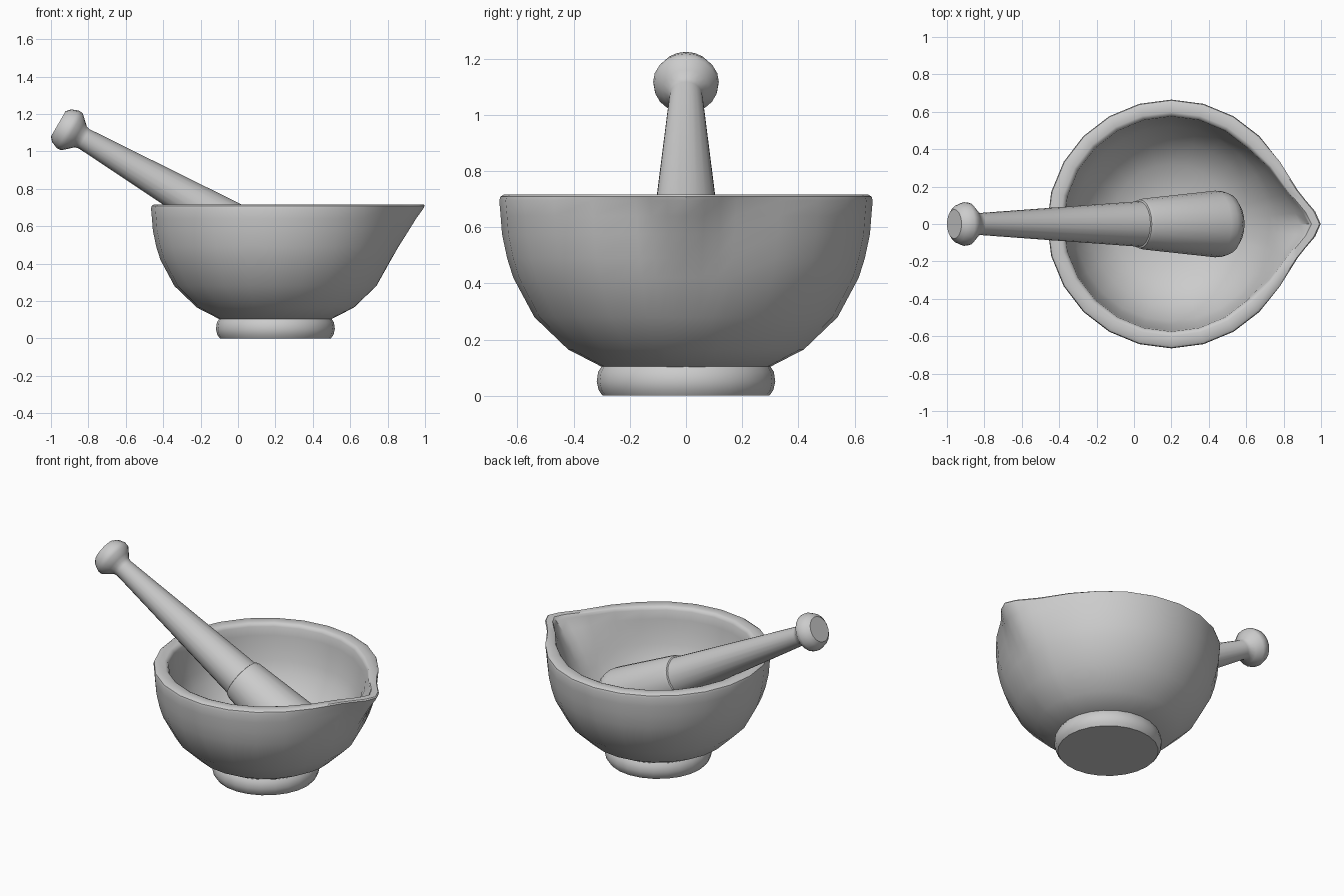
import bpy, bmesh, math
from mathutils import Matrix, Vector

if "Cube" in bpy.data.objects:
    bpy.data.objects.remove(bpy.data.objects["Cube"])

CENTER = Vector((0.2, 0, 0))


def lathe(name, profile, angles, radius=None, matrix=None, smooth=40):
    """Revolve (r, z) points around z; r = 0 makes a pole."""
    bm = bmesh.new()
    rings = []
    for i, (r, z) in enumerate(profile):
        if r == 0:
            rings.append([bm.verts.new((0, 0, z))])
            continue
        ring = []
        for a in angles:
            rr = radius(i, r, z, a) if radius else r
            t = math.radians(a)
            ring.append(bm.verts.new((rr * math.cos(t), rr * math.sin(t), z)))
        rings.append(ring)
    n = len(angles)
    for p, q in zip(rings, rings[1:]):
        for k in range(n):
            m = (k + 1) % n
            if len(p) == 1:
                bm.faces.new((p[0], q[m], q[k]))
            elif len(q) == 1:
                bm.faces.new((p[k], p[m], q[0]))
            else:
                bm.faces.new((p[k], p[m], q[m], q[k]))
    bmesh.ops.recalc_face_normals(bm, faces=bm.faces)
    me = bpy.data.meshes.new(name)
    bm.to_mesh(me)
    bm.free()
    ob = bpy.data.objects.new(name, me)
    bpy.context.collection.objects.link(ob)
    ob.matrix_world = matrix or Matrix.Translation(CENTER)
    bpy.ops.object.select_all(action='DESELECT')
    ob.select_set(True)
    bpy.context.view_layer.objects.active = ob
    bpy.ops.object.shade_smooth_by_angle(angle=math.radians(smooth))
    return ob


def interp(table, x):
    for (x0, y0), (x1, y1) in zip(table, table[1:]):
        if x <= x1:
            return y0 + (y1 - y0) * (x - x0) / (x1 - x0)
    return 0.0


# Mortar bowl: outer wall, rounded rim, inner wall, with a pulled pouring spout
outer = [(0, .1), (.30, .103), (.42, .165), (.54, .28), (.615, .42), (.637, .49),
         (.655, .575), (.66, .64), (.665, .695)]
rim = [(.661, .709), (.648, .717), (.598, .717), (.584, .711)]
inner = [(.575, .695), (.57, .64), (.56, .57), (.543, .49), (.52, .42), (.44, .29),
         (.32, .2), (.17, .155), (0, .145)]
spout_out = [(0, .13), (5, .105), (10, .06), (15, .03), (30, .003), (45, 0)]
spout_in = [(0, .165), (5, .134), (10, .10), (15, .07), (30, .028), (45, 0)]


def spout(i, r, z, a):
    a = min(a, 360 - a)
    t = min(max((i - len(outer) + 1) / (len(rim) + 1), 0), 1)
    d = (1 - t) * interp(spout_out, a) + t * interp(spout_in, a)
    fall = min(max((z - .39) / .31, 0), 1) ** 1.6
    return r + d * fall


bowl_angles = sorted(list(range(0, 360, 15)) + [5, 10, 350, 355])
lathe("mortar_bowl", outer + rim + inner, bowl_angles, spout)

# Foot ring under the bowl
foot = [(0, 0), (.297, 0), (.311, .02), (.318, .05), (.313, .085), (.30, .105), (0, .105)]
lathe("mortar_foot", foot, range(0, 360, 15))

# Pestle: knob, tapered handle and grinding head, leaning on the rim
axis = Vector((math.cos(math.radians(30)), 0, -.5))
lean = Matrix.Translation((-.961, 0, 1.147)) @ axis.to_track_quat('Z', 'Y').to_matrix().to_4x4()
round20 = range(0, 360, 18)
handle = [(0, 0), (.078, 0), (.101, .02), (.117, .06), (.114, .085), (.084, .118),
          (.065, .138), (.059, .16), (.122, 1.15), (.122, 1.2), (0, 1.2)]
lathe("pestle_handle", handle, round20, matrix=lean)
head = [(0, 1.14), (.118, 1.14), (.13, 1.145), (.136, 1.165), (.178, 1.61), (.176, 1.65),
        (.16, 1.69), (.125, 1.72), (.07, 1.735), (0, 1.74)]
lathe("pestle_head", head, round20, matrix=lean)
